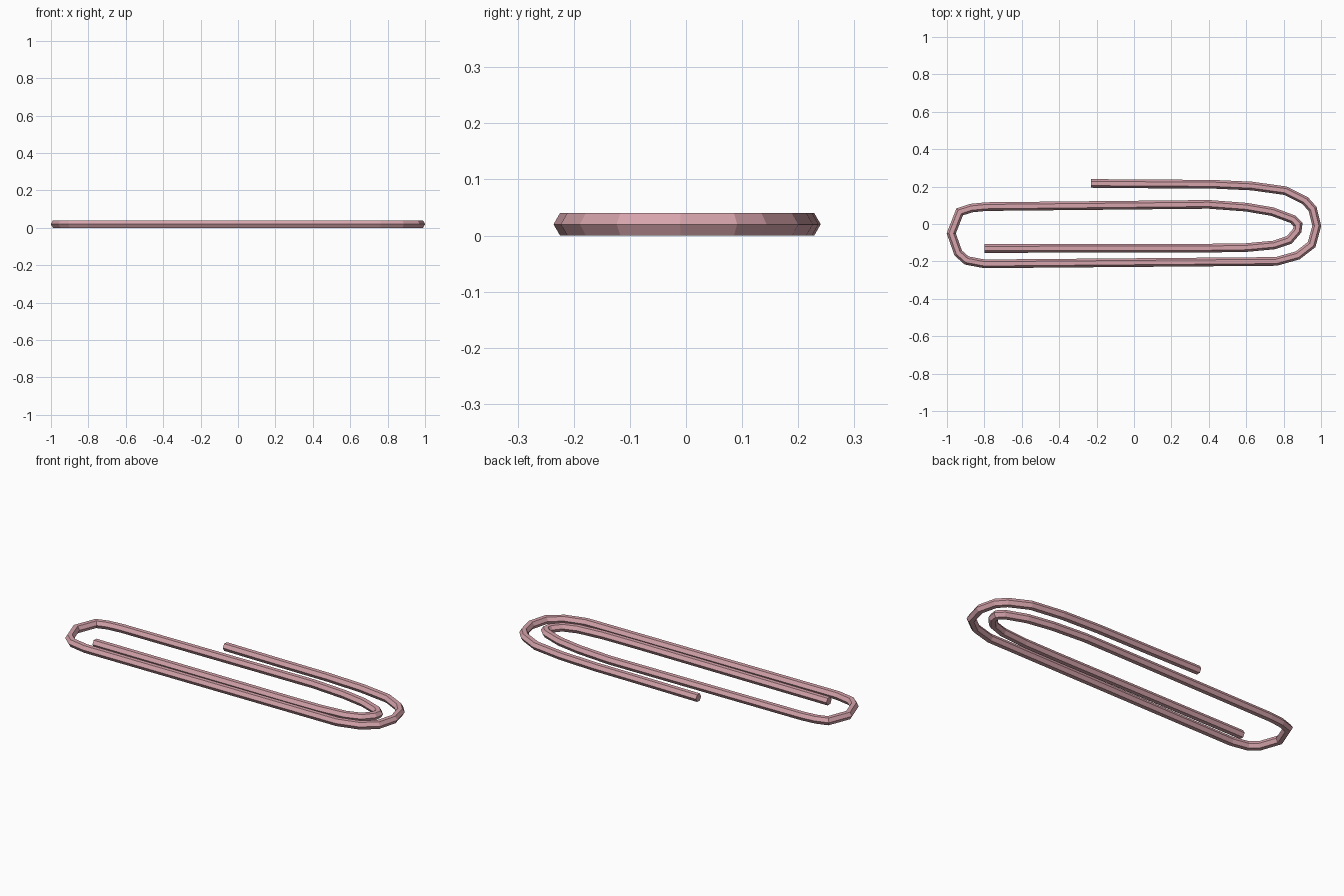
import bpy, bmesh, math
from mathutils import Vector

if "Cube" in bpy.data.objects:
    bpy.data.objects.remove(bpy.data.objects["Cube"])

# Centre line of the bent wire, from outer end to inner end
PATH = [(-0.23, 0.217), (0.10, 0.214), (0.41, 0.213), (0.63, 0.203), (0.81, 0.178),
        (0.915, 0.125), (0.955, 0.08), (0.977, -0.01), (0.95, -0.11), (0.875, -0.168),
        (0.76, -0.20), (-0.80, -0.213), (-0.895, -0.195), (-0.94, -0.155),
        (-0.977, -0.05), (-0.932, 0.065), (-0.87, 0.085), (-0.79, 0.093),
        (0.40, 0.105), (0.60, 0.09), (0.74, 0.066), (0.85, 0.025), (0.877, -0.003),
        (0.873, -0.035), (0.83, -0.085), (0.75, -0.112), (0.60, -0.126),
        (0.40, -0.129), (-0.80, -0.131)]
R = 0.0231
SIDES = 6
HALF = R * math.sin(math.pi / 3)

pts = [Vector(p) for p in PATH]
bm = bmesh.new()
rings = []
for i, p in enumerate(pts):
    # mitred side direction at each bend
    a = (p - pts[i - 1]).normalized() if i else (pts[1] - p).normalized()
    b = (pts[i + 1] - p).normalized() if i < len(pts) - 1 else a
    t = (a + b).normalized()
    n = Vector((-t.y, t.x)) / max(t.dot(a), 0.5)
    ring = []
    for k in range(SIDES):
        ang = 2 * math.pi * k / SIDES
        q = p + n * R * math.cos(ang)
        ring.append(bm.verts.new((q.x, q.y, HALF + R * math.sin(ang))))
    rings.append(ring)

# hexagonal wire skin and end caps
for r0, r1 in zip(rings, rings[1:]):
    for k in range(SIDES):
        j = (k + 1) % SIDES
        bm.faces.new((r0[k], r0[j], r1[j], r1[k]))
bm.faces.new(rings[0])
bm.faces.new(rings[-1])
bmesh.ops.recalc_face_normals(bm, faces=bm.faces)

mesh = bpy.data.meshes.new("bent_wire")
bm.to_mesh(mesh)
bm.free()
mat = bpy.data.materials.new("dusty pink")
mat.diffuse_color = (0.67, 0.37, 0.41, 1)
mat.use_nodes = True
mat.node_tree.nodes["Principled BSDF"].inputs["Base Color"].default_value = mat.diffuse_color
mesh.materials.append(mat)
bpy.context.collection.objects.link(bpy.data.objects.new("bent_wire", mesh))
